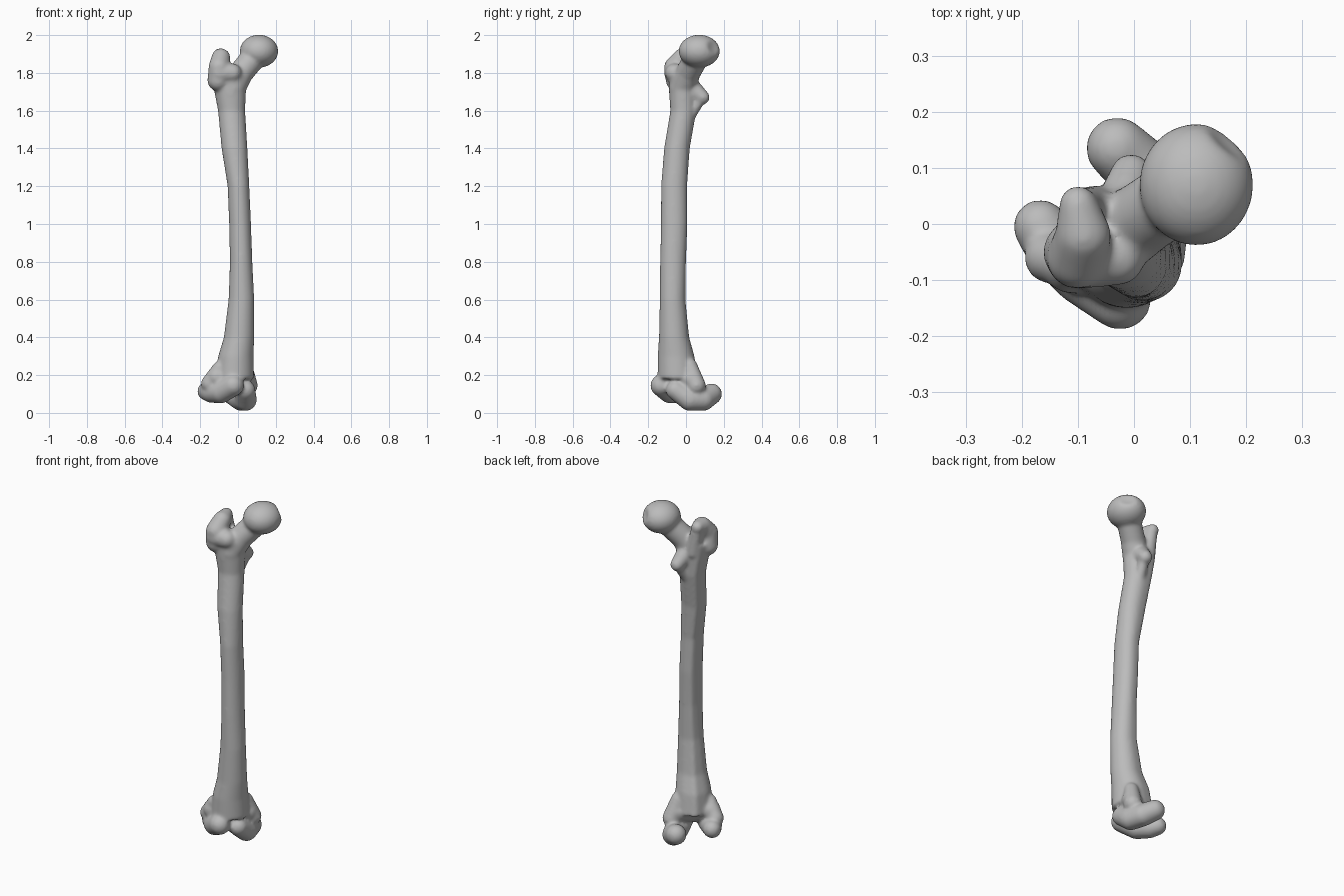
import bpy, bmesh, math
from mathutils import Vector, Matrix

if "Cube" in bpy.data.objects:
    bpy.data.objects.remove(bpy.data.objects["Cube"], do_unlink=True)

bone = bpy.data.materials.new("bone_grey")
bone.use_nodes = True
GREY = (0.5, 0.5, 0.5, 1)
bone.diffuse_color = GREY
bone.node_tree.nodes["Principled BSDF"].inputs["Base Color"].default_value = GREY

bm = bmesh.new()


def ball(centre, radii):
    """Add an ellipsoid and return its vertices."""
    m = Matrix.Translation(centre) @ Matrix.Diagonal((*radii, 1))
    return bmesh.ops.create_icosphere(bm, subdivisions=4, radius=1, matrix=m)["verts"]


def sweep(*points, steps=6):
    """Rounded limb through points (x, y, z, radius)."""
    for a, b in zip(points, points[1:]):
        for i in range(steps + 1):
            p = Vector(a).lerp(Vector(b), i / steps)
            ball(p[:3], (p[3],) * 3)


def loft(sections, sides=40):
    """Upright tube through (z, left, right, front, back), with a rear crest."""
    rings = []
    for z, x0, x1, y0, y1 in sections:
        ring = []
        for i in range(sides):
            a = math.tau * i / sides
            crest = 1 + 0.13 * math.exp(-((a - 2.3) / 0.25) ** 2)
            ring.append(bm.verts.new(((x0 + x1) / 2 + (x1 - x0) / 2 * math.cos(a) * crest,
                                      (y0 + y1) / 2 + (y1 - y0) / 2 * math.sin(a) * crest, z)))
        rings.append(ring)
    for lo, hi in zip(rings, rings[1:]):
        for i in range(sides):
            j = (i + 1) % sides
            bm.faces.new((lo[i], lo[j], hi[j], hi[i]))
    bm.faces.new(rings[0][::-1])
    bm.faces.new(rings[-1])


# Bowed shaft
loft([(0.18, -0.12, 0.085, -0.15, 0.06),
      (0.3, -0.105, 0.082, -0.15, 0.045),
      (0.4, -0.075, 0.086, -0.143, 0.017),
      (0.6, -0.05, 0.086, -0.139, -0.003),
      (0.8, -0.043, 0.076, -0.137, 0.0),
      (1.0, -0.047, 0.069, -0.133, 0.008),
      (1.2, -0.055, 0.06, -0.132, 0.006),
      (1.4, -0.087, 0.05, -0.116, 0.02),
      (1.6, -0.106, 0.038, -0.083, 0.055),
      (1.7, -0.125, 0.042, -0.09, 0.06),
      (1.79, -0.14, 0.05, -0.09, 0.055)])

# Ball head with a small flattened pit
centre = Vector((0.111, 0.07, 1.915))
pit = Vector((0.6, 0.7, 0.3)).normalized()
for v in ball(centre, (0.102, 0.109, 0.087)):
    reach = (v.co - centre).dot(pit)
    if reach > 0.094:
        v.co -= pit * (reach - 0.094) * 1.6

# Neck
sweep((-0.03, -0.02, 1.72, 0.07), (0.015, 0.01, 1.8, 0.066), (0.09, 0.06, 1.89, 0.066))

# Greater trochanter: outer mass, front lobe and hooked tip
sweep((-0.105, -0.05, 1.76, 0.057), (-0.1, -0.06, 1.83, 0.056),
      (-0.09, -0.02, 1.88, 0.05), (-0.1, 0.035, 1.895, 0.034))
sweep((-0.1, -0.06, 1.8, 0.056), (-0.03, -0.06, 1.8, 0.05))
sweep((-0.095, 0.03, 1.88, 0.035), (-0.07, 0.03, 1.74, 0.04))

# Lesser trochanter
sweep((-0.02, 0.03, 1.72, 0.05), (-0.005, 0.088, 1.67, 0.038))
sweep((-0.02, 0.02, 1.57, 0.03), (-0.005, 0.075, 1.66, 0.03))

# Flared lower end
sweep((-0.11, -0.07, 0.19, 0.055), (-0.03, -0.05, 0.18, 0.07), (0.04, 0.03, 0.18, 0.055))

# Outer condyle and its side bump
sweep((-0.025, -0.132, 0.145, 0.057), (-0.09, -0.085, 0.11, 0.06),
      (-0.14, -0.04, 0.108, 0.055), (-0.167, -0.005, 0.115, 0.049))
sweep((-0.1, -0.08, 0.24, 0.035), (-0.15, -0.06, 0.155, 0.046))

# Inner condyle and its side bump
sweep((0.04, -0.055, 0.12, 0.052), (0.04, 0.02, 0.07, 0.06),
      (0.018, 0.09, 0.071, 0.061), (-0.03, 0.135, 0.1, 0.056))
sweep((0.035, 0.02, 0.25, 0.04), (0.055, 0.055, 0.145, 0.05))

mesh = bpy.data.meshes.new("thigh_bone")
bm.to_mesh(mesh)
bm.free()
mesh.materials.append(bone)
obj = bpy.data.objects.new("thigh_bone", mesh)
bpy.context.collection.objects.link(obj)

# Fuse the parts into one soft skin
fuse = obj.modifiers.new("fuse", "REMESH")
fuse.mode = "VOXEL"
fuse.voxel_size = 0.008
fuse.use_smooth_shade = True
soft = obj.modifiers.new("soften", "SMOOTH")
soft.factor = 0.5
soft.iterations = 14
mesh.shade_smooth()
